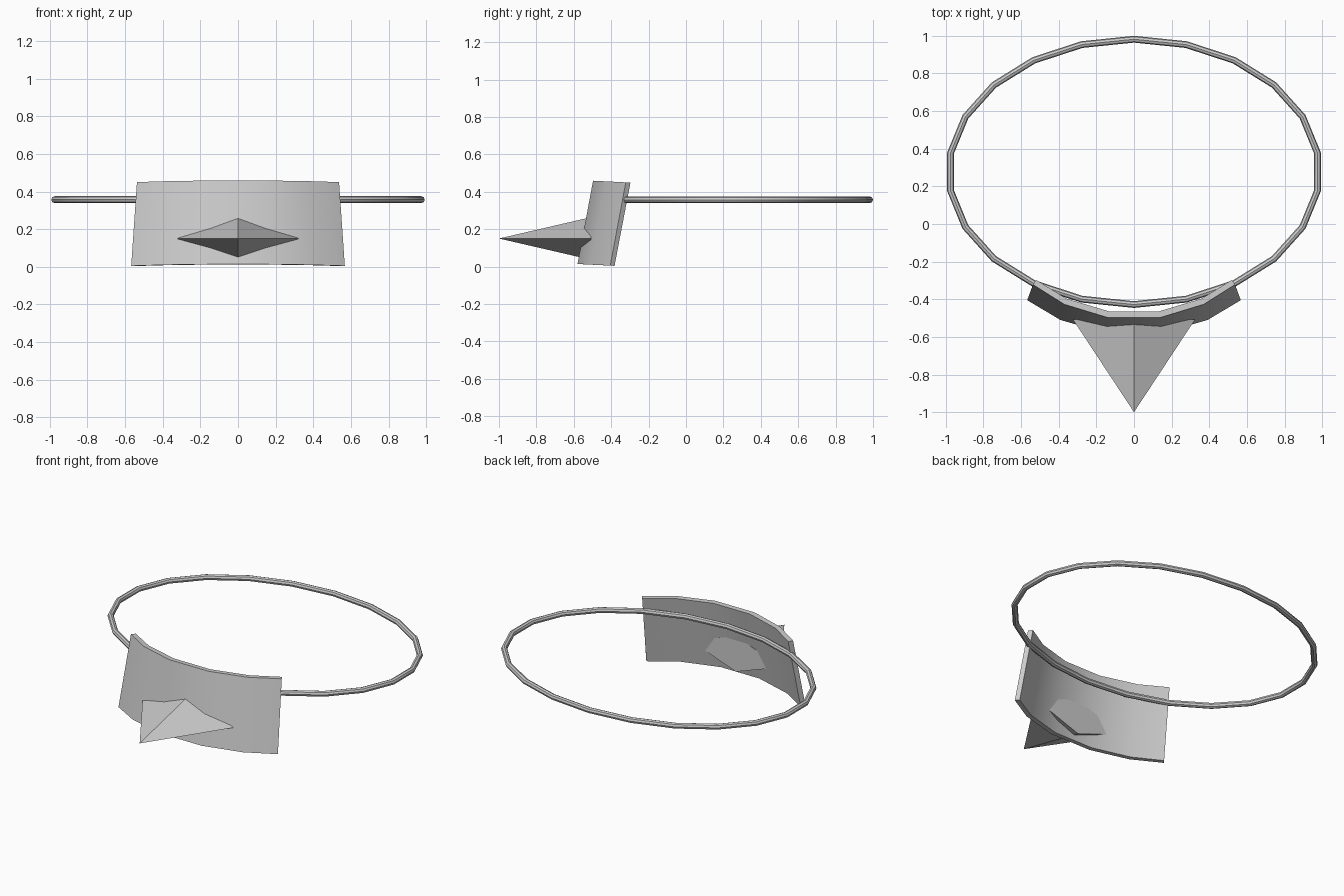
import bpy, math
from mathutils import Vector

if "Cube" in bpy.data.objects:
    bpy.data.objects.remove(bpy.data.objects["Cube"])


def make_object(name, verts, faces, smooth):
    mesh = bpy.data.meshes.new(name)
    mesh.from_pydata(verts, [], faces)
    mesh.update()
    obj = bpy.data.objects.new(name, mesh)
    bpy.context.collection.objects.link(obj)
    bpy.ops.object.select_all(action='DESELECT')
    obj.select_set(True)
    bpy.context.view_layer.objects.active = obj
    bpy.ops.object.mode_set(mode='EDIT')
    bpy.ops.mesh.select_all(action='SELECT')
    bpy.ops.mesh.normals_make_consistent(inside=False)
    bpy.ops.object.mode_set(mode='OBJECT')
    if smooth:
        bpy.ops.object.shade_smooth_by_angle(angle=math.radians(35))
    return obj


def loft(loops, closed):
    """Join equal closed loops; close the sweep or cap its two ends."""
    n, m = len(loops), len(loops[0])
    verts = [v for loop in loops for v in loop]
    faces = [(i * m + j, i * m + (j + 1) % m,
              (i + 1) % n * m + (j + 1) % m, (i + 1) % n * m + j)
             for i in range(n if closed else n - 1) for j in range(m)]
    if not closed:
        faces += [tuple(range(m)), tuple(range((n - 1) * m, n * m))]
    return verts, faces


# Head band: 22-segment elliptical hoop with an 8-sided tube
RX, RY, CY, Z, TUBE = 0.985, 0.705, 0.277, 0.357, 0.018
loops = []
for i in range(22):
    a = 2 * math.pi * i / 22
    centre = Vector((RX * math.sin(a), CY + RY * math.cos(a), Z))
    out = Vector((math.sin(a) / RX, math.cos(a) / RY, 0)).normalized()
    loops.append([centre + TUBE * (math.cos(b) * out + math.sin(b) * Vector((0, 0, 1)))
                  for b in (2 * math.pi * k / 8 for k in range(8))])
make_object("hoop_band", *loft(loops, True), True)

# Curved front plate: leaning, slightly wider at the bottom
front = [(0.14, -0.497), (0.37, -0.427), (0.537, -0.322)]
back = [(0.13, -0.465), (0.36, -0.396), (0.52, -0.297)]


def mirrored(points):
    return [(-x, y) for x, y in reversed(points)] + points


loops = []
for (fx, fy), (bx, by) in zip(mirrored(front), mirrored(back)):
    tilt = lambda y: -0.05 * (y + 0.3)
    loops.append([(fx, fy, 0.449 + tilt(fy)),
                  (bx, by, 0.449 + tilt(by)),
                  (bx * 1.057, by - 0.085, 0.004 + tilt(by)),
                  (fx * 1.057, fy - 0.083, 0.004 + tilt(fy))])
make_object("front_plate", *loft(loops, False), True)

# Spike: flat diamond pyramid whose base pokes through the plate
base_y, w, h, zc = -0.507, 0.325, 0.114, 0.15
verts = [(w, base_y, zc), (0, base_y, zc + h), (-w, base_y, zc),
         (0, base_y, zc - h), (0, -1, zc)]
faces = [(0, 1, 2, 3)] + [(i, (i + 1) % 4, 4) for i in range(4)]
make_object("front_spike", verts, faces, False)
